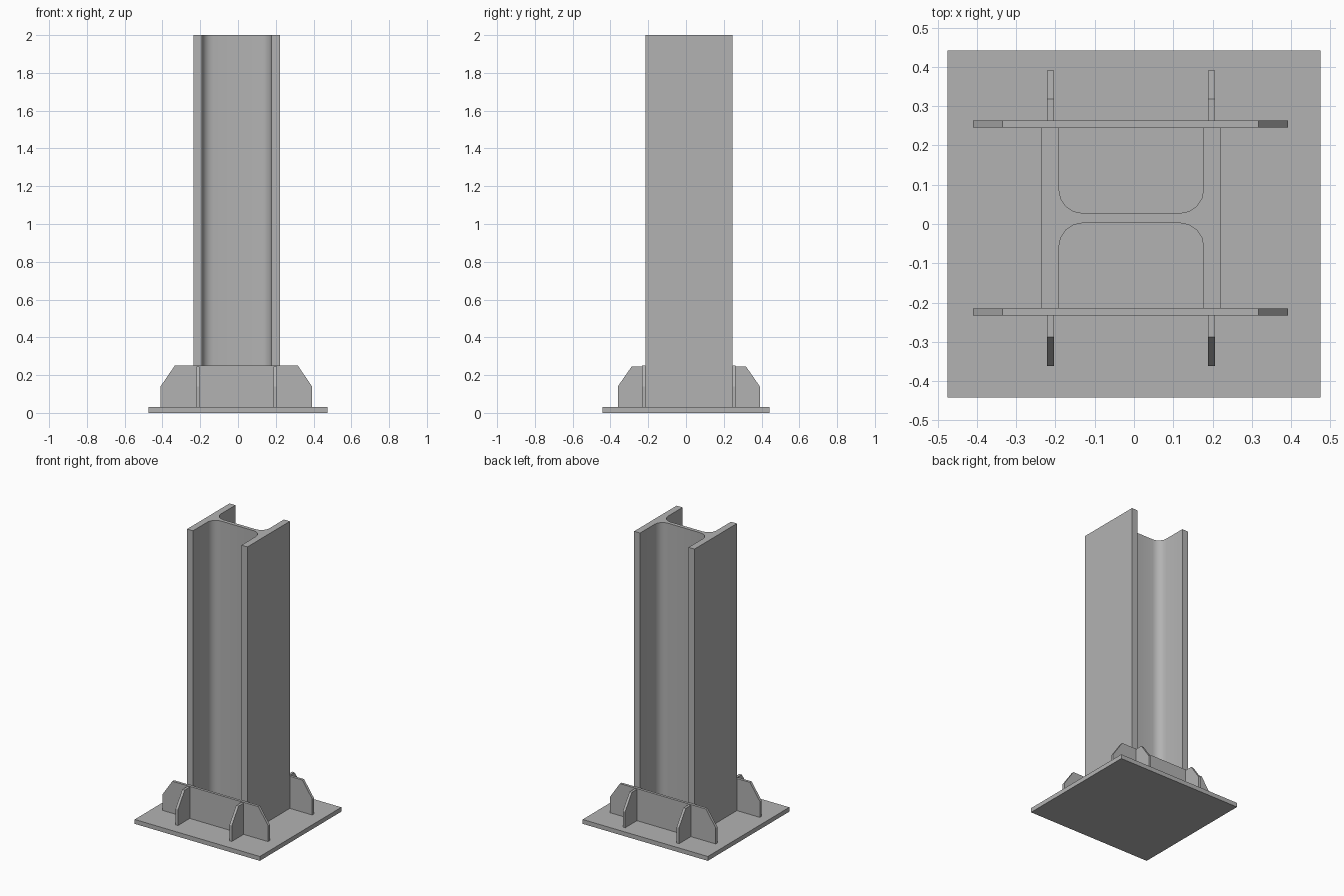
import bpy
import bmesh
from math import sin, cos, pi, radians
from mathutils import Vector

if "Cube" in bpy.data.objects:
    bpy.data.objects.remove(bpy.data.objects["Cube"], do_unlink=True)

steel = bpy.data.materials.new("grey_steel")
steel.use_nodes = True
colour = (0.45, 0.45, 0.45, 1)
steel.diffuse_color = colour
steel.node_tree.nodes["Principled BSDF"].inputs["Base Color"].default_value = colour


def prism(name, outline, sweep):
    """Extrude a flat outline of 3D points along a vector."""
    bm = bmesh.new()
    face = bm.faces.new([bm.verts.new(p) for p in outline])
    swept = bmesh.ops.extrude_face_region(bm, geom=[face], use_keep_orig=True)
    verts = [v for v in swept["geom"] if isinstance(v, bmesh.types.BMVert)]
    bmesh.ops.translate(bm, verts=verts, vec=Vector(sweep))
    bmesh.ops.recalc_face_normals(bm, faces=bm.faces)
    mesh = bpy.data.meshes.new(name)
    bm.to_mesh(mesh)
    bm.free()
    mesh.materials.append(steel)
    obj = bpy.data.objects.new(name, mesh)
    bpy.context.collection.objects.link(obj)
    return obj


PLATE_TOP = 0.03
CX, CY = -0.007, 0.015          # column axis
HALF_W, HALF_D = 0.229, 0.23    # column half width and depth
INNER, WEB, FILLET = 0.184, 0.0125, 0.06
THICK = 0.018                   # stiffener thickness

# Base plate
prism("base_plate", [(-0.475, -0.442, 0), (0.475, -0.442, 0),
                     (0.475, 0.442, 0), (-0.475, 0.442, 0)], (0, 0, PLATE_TOP))

# Column: one quarter of the section, mirrored around into a full I shape
quarter = [(HALF_W, HALF_D), (INNER, HALF_D)]
for i in range(5):
    a = i * pi / 8
    quarter.append((INNER - FILLET + FILLET * cos(a), WEB + FILLET - FILLET * sin(a)))
section = quarter + [(-x, y) for x, y in reversed(quarter)]
section += [(-x, -y) for x, y in section]
column = prism("column", [(CX + x, CY + y, PLATE_TOP) for x, y in section],
               (0, 0, 2 - PLATE_TOP))
bpy.context.view_layer.objects.active = column
column.select_set(True)
bpy.ops.object.shade_smooth_by_angle(angle=radians(35))
column.select_set(False)

for side, s in (("front", -1), ("back", 1)):
    # Wide wing plate across both flange ends, with chamfered top corners
    face_y = CY + s * HALF_D
    wing = [(0.401, PLATE_TOP), (0.401, 0.14), (0.326, 0.25)]
    wing += [(-x, z) for x, z in reversed(wing)]
    prism(side + "_wing_plate", [(CX - 0.002 + x, face_y, z) for x, z in wing],
          (0, s * THICK, 0))
    # Two gussets standing out from the wing plate
    y0 = face_y + s * THICK
    gusset = [(0, PLATE_TOP), (0.128, PLATE_TOP), (0.128, 0.14), (0.055, 0.245), (0, 0.245)]
    for hand, x in (("right", -0.212), ("left", 0.197)):
        prism(f"{side}_{hand}_gusset",
              [(x - THICK / 2, y0 + s * d, z) for d, z in gusset], (THICK, 0, 0))
